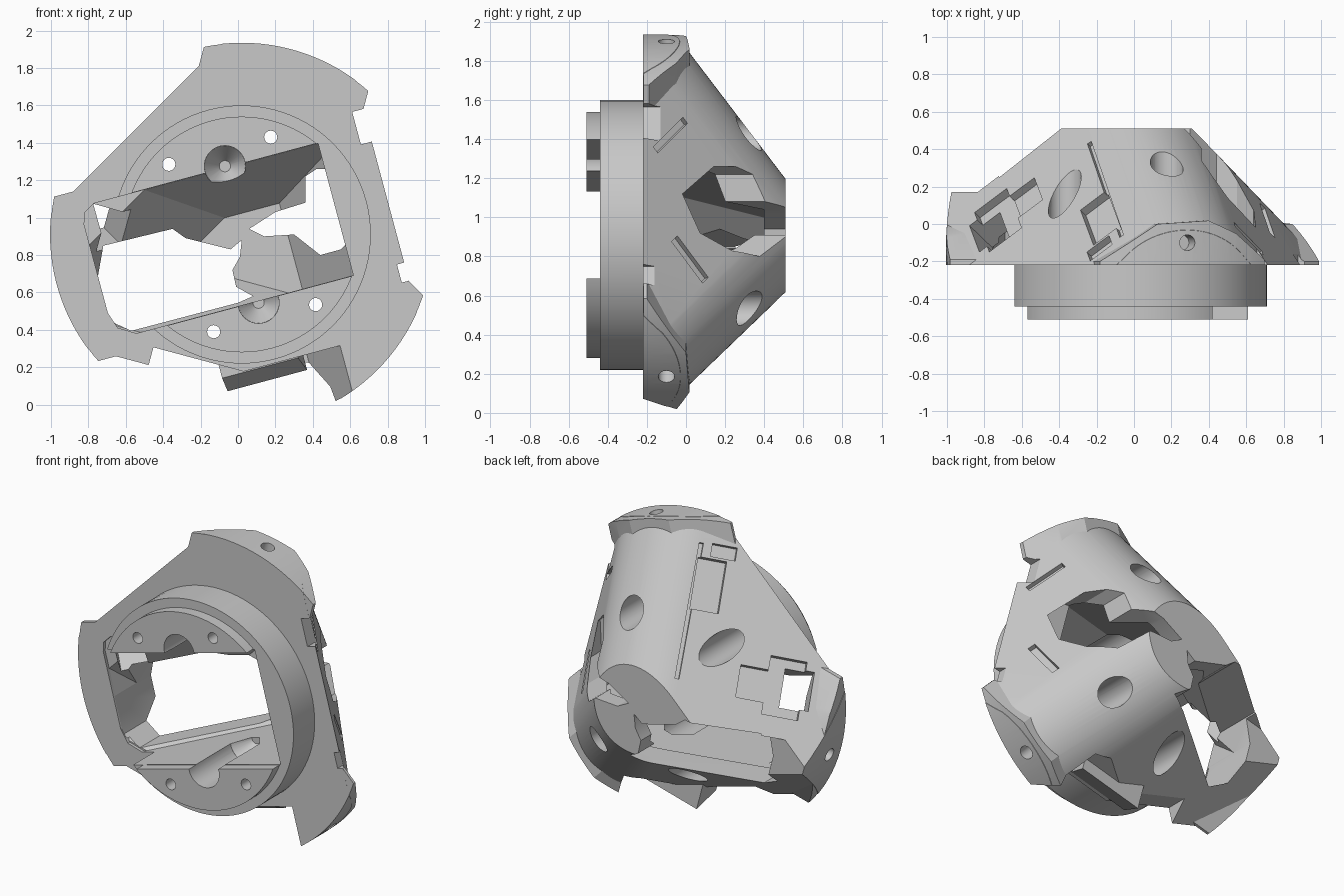
import bpy, bmesh
from math import sin, cos, radians, sqrt
from mathutils import Vector, Matrix

if "Cube" in bpy.data.objects:
    bpy.data.objects.remove(bpy.data.objects["Cube"])

CX, CZ, SLOPE = 0.02, 0.91, 0.68
R_OUT = 1.025

mat = bpy.data.materials.new("machined grey")
mat.use_nodes = True
GREY = (0.58, 0.58, 0.58, 1)
mat.diffuse_color = GREY
mat.node_tree.nodes["Principled BSDF"].inputs["Base Color"].default_value = GREY


def polar(ang, r, t, y):
    """Point at radius r along an arm angle, t sideways, y along the axis."""
    a = radians(ang)
    return Vector((CX + r * cos(a) - t * sin(a), y, CZ + r * sin(a) + t * cos(a)))


def finish(bm, name):
    bmesh.ops.recalc_face_normals(bm, faces=bm.faces)
    me = bpy.data.meshes.new(name)
    bm.to_mesh(me)
    bm.free()
    me.materials.append(mat)
    ob = bpy.data.objects.new(name, me)
    bpy.context.collection.objects.link(ob)
    return ob


def loft(name, ring_a, ring_b):
    bm = bmesh.new()
    a = [bm.verts.new(p) for p in ring_a]
    b = [bm.verts.new(p) for p in ring_b]
    bm.faces.new(a)
    bm.faces.new(b)
    for i in range(len(a)):
        j = (i + 1) % len(a)
        bm.faces.new((a[i], a[j], b[j], b[i]))
    return finish(bm, name)


def prism(name, pts, y0, y1, ang=None):
    """Extrude an outline along y; outline is (x, z), or (r, t) of an arm angle."""
    def place(p, y):
        return Vector((p[0], y, p[1])) if ang is None else polar(ang, p[0], p[1], y)
    return loft(name, [place(p, y0) for p in pts], [place(p, y1) for p in pts])


def rect(r0, r1, t0, t1):
    return [(r0, t0), (r1, t0), (r1, t1), (r0, t1)]


def taper(name, ang, pts_a, y0, pts_b, y1):
    """Loft between two outlines given in the frame of an arm angle."""
    return loft(name, [polar(ang, r, t, y0) for r, t in pts_a],
                [polar(ang, r, t, y1) for r, t in pts_b])


def rod(name, x, z, y0, y1, r, seg=40, r2=None):
    """Cylinder or cone along the y axis."""
    m = Matrix.Translation((x, (y0 + y1) / 2, z)) @ Matrix.Rotation(radians(-90), 4, 'X')
    bm = bmesh.new()
    bmesh.ops.create_cone(bm, cap_ends=True, segments=seg, radius1=r,
                          radius2=r if r2 is None else r2, depth=y1 - y0, matrix=m)
    return finish(bm, name)


def combine(target, tool, op='DIFFERENCE'):
    tool.hide_render = True
    mod = target.modifiers.new("cut", 'BOOLEAN')
    mod.operation, mod.solver, mod.object = op, 'EXACT', tool
    bpy.context.view_layer.objects.active = target
    bpy.ops.object.modifier_apply(modifier=mod.name)
    bpy.data.objects.remove(tool)


def plane_d(y):
    return 0.65 - SLOPE * y


def wedge(name, ang, extra):
    """Two sloping faces joined by a round ridge along one arm."""
    k = 1 / sqrt(1 + 4 * SLOPE * SLOPE)
    rho = 0.44
    rings = []
    for y in (-0.22, 0.51):
        d = plane_d(y) + extra
        back = (d + 1) / sin(radians(60))
        pts = [(-2, -back)]
        for i in range(-12, 13):
            th = radians(45.7) * i / 12
            pts.append((2 * d - 0.32 + rho / k * (cos(th) - 1), rho * sin(th)))
        pts.append((-2, back))
        rings.append([polar(ang, r, t, y) for r, t in pts])
    return loft(name, *rings)


# Sloping three-sided body with two rounded ridges
body = wedge("cutter_head_body", 75, 0)
combine(body, wedge("lower_ridge", 315, 0.003), 'INTERSECT')
combine(body, rod("outer_disc", CX, CZ, -0.23, 0.6, R_OUT, 128), 'INTERSECT')

# Left arm is cut low beside the opening
combine(body, prism("left_arm_cut", rect(-1.3, -0.6, -0.7, 0.125), 0.17, 0.7, 15))

# Wide arm tips with sloping shoulders
for ang in (75, 195, 315):
    prof = [(-0.455, -0.218), (0.455, -0.218), (0.455, -0.2), (0.16, 0.0),
            (-0.12, 0.018), (-0.28, -0.05), (-0.455, -0.19)]
    tip = loft("arm_tip", [polar(ang, 0.62, t, y) for t, y in prof],
               [polar(ang, 1.1, t, y) for t, y in prof])
    combine(tip, rod("tip_trim", CX, CZ, -0.5, 0.6, R_OUT - 0.002, 128), 'INTERSECT')
    combine(body, tip, 'UNION')

# Edge notches beside the tips, and the slanted lower pocket with its ledge
combine(body, prism("notch", rect(0.74, 1, 0.30, 0.48), -0.3, -0.12, 15))
combine(body, prism("notch", rect(0.76, 1, -0.47, -0.37), -0.3, -0.12, 15))
combine(body, prism("lower_edge_cut", rect(0.705, 1, -0.3, 0.2), -0.3, 0.1, 255))
combine(body, taper("pocket", 285, rect(0.71, 1.3, -0.3, 0.4), -0.3,
                    rect(0.71, 1.3, -0.3, 0.17), 0.1))
combine(body, taper("lower_ledge", 285, rect(0.5, 0.715, -0.3, 0.12), -0.19,
                    rect(0.5, 0.79, -0.29, 0.15), -0.03), 'UNION')

# Mounting ring and raised flange
combine(body, rod("mount_ring", CX, CZ, -0.44, -0.2, 0.69, 96), 'UNION')
combine(body, rod("mount_flange", CX, CZ, -0.51, -0.42, 0.63, 96), 'UNION')

# Main slot, with a straight floor and a ceiling closing in towards the back
H = 0.365
slot = [(0.52, -H), (0.52, H), (-0.72, H), (-0.78, 0.33), (-0.8, 0.27),
        (-0.8, -0.22), (-0.77, -0.31), (-0.68, -H)]
cavity = taper("cavity", 15, slot, -0.201, [(u, v * 0.3 if v > 0 else v) for u, v in slot], 0.4)
# Inner walls run parallel to the outer faces, thickest on the upper one
shift = polar(135, -0.073, 0, 0) - polar(135, 0, 0, 0)
inner = [[polar(a, 2 * (plane_d(y) - 0.177), 0, y) + shift for a in (75, 195, 315)]
         for y in (-0.4, 0.45)]
combine(cavity, loft("inner_taper", *inner), 'INTERSECT')
combine(body, cavity)
combine(body, prism("slot", slot, -0.6, -0.2, 15))
combine(body, prism("flange_gap", rect(-1, 1, -H - 0.002, H + 0.002), -0.6, -0.44, 15))

# Chip openings through the back
combine(body, prism("lower_opening", [
    (-0.72, 0.85), (-0.35, 0.94), (-0.28, 0.89), (-0.04, 0.83), (0.02, 0.88), (0.01, 0.79),
    (-0.03, 0.72), (-0.01, 0.63), (0.08, 0.58), (0, 0.545), (-0.57, 0.395), (-0.69, 0.45),
    (-0.75, 0.68)], -0.21, 0.7))
combine(body, prism("side_opening", [
    (0.36, 1.22), (0.36, 1.08), (0.2, 1.03), (0.06, 0.94), (0.14, 0.9), (0.3, 0.91),
    (0.44, 0.8), (0.55, 0.83), (0.64, 0.92), (0.65, 1.12), (0.5, 1.26), (0.42, 1.26)], -0.04, 0.7))


def recess(ang, t, y, length, width, depth, turn):
    """Rectangular pocket cut square into a sloping face."""
    origin = polar(ang, plane_d(y), t, y)
    e1 = polar(ang, 0, 1, 0) - polar(ang, 0, 0, 0)
    e2 = (polar(ang, -SLOPE, 0, 1) - polar(ang, 0, 0, 0)).normalized()
    n = e1.cross(e2)
    if n.dot(polar(ang, 1, 0, 0) - polar(ang, 0, 0, 0)) < 0:
        n = -n
    c, s = cos(radians(turn)), sin(radians(turn))
    f, g = e1 * c + e2 * s, e2 * c - e1 * s
    corners = [(-1, -1), (1, -1), (1, 1), (-1, 1)]
    base = [origin + f * (i * length / 2) + g * (j * width / 2) for i, j in corners]
    combine(body, loft("recess", [p - n * depth for p in base], [p + n * 0.2 for p in base]))


# Insert pockets and grooves: angle, sideways, y, length, width, depth, turn
for pocket in ((135, 0.42, 0.02, 0.36, 0.22, 0.05, 45),
               (135, 0.47, -0.03, 0.24, 0.17, 0.24, 45),
               (135, 0.30, 0.13, 0.2, 0.2, 0.045, 45),
               (135, -0.34, 0.03, 0.32, 0.17, 0.05, 45),
               (135, -0.45, -0.13, 0.15, 0.08, 0.04, -45),
               (135, -0.28, 0.185, 0.84, 0.025, 0.025, 46),
               (15, -0.3, 0.02, 0.27, 0.05, 0.03, -45),
               (15, 0.34, -0.08, 0.26, 0.04, 0.03, 45)):
    recess(*pocket)

# Radial holes in the arm tips
for ang in (75, 195, 315):
    p, q = polar(ang, 0.9, 0, -0.1), polar(ang, 1.2, 0, -0.1)
    hole = rod("tip_hole", 0, 0, -0.15, 0.15, 0.042, 24)
    hole.data.transform(Matrix.Translation((p + q) / 2)
                        @ (q - p).to_track_quat('Y', 'Z').to_matrix().to_4x4())
    combine(body, hole)

# Half-round channels with conical ends in the slot floor and ceiling
for x, z in ((-0.07, 1.275), (0.11, 0.545)):
    combine(body, rod("channel", x, z, -0.53, -0.08, 0.11, 40))
    combine(body, rod("channel_end", x, z, -0.081, 0.03, 0.11, 40, 0.03))

# Screw holes with wide counterbores opening on the sloping back
for x, z in ((-0.37, 1.285), (0.175, 1.43), (0.415, 0.535), (-0.13, 0.39)):
    combine(body, rod("screw_hole", x, z, -0.6, 0.6, 0.035, 24))
    combine(body, rod("counterbore", x, z, -0.2, 0.62, 0.088, 40))

# Flat machined faces stay crisp, round ridges stay smooth
for ob in bpy.context.selected_objects:
    ob.select_set(False)
body.select_set(True)
bpy.context.view_layer.objects.active = body
bpy.ops.object.shade_smooth_by_angle(angle=radians(25))
